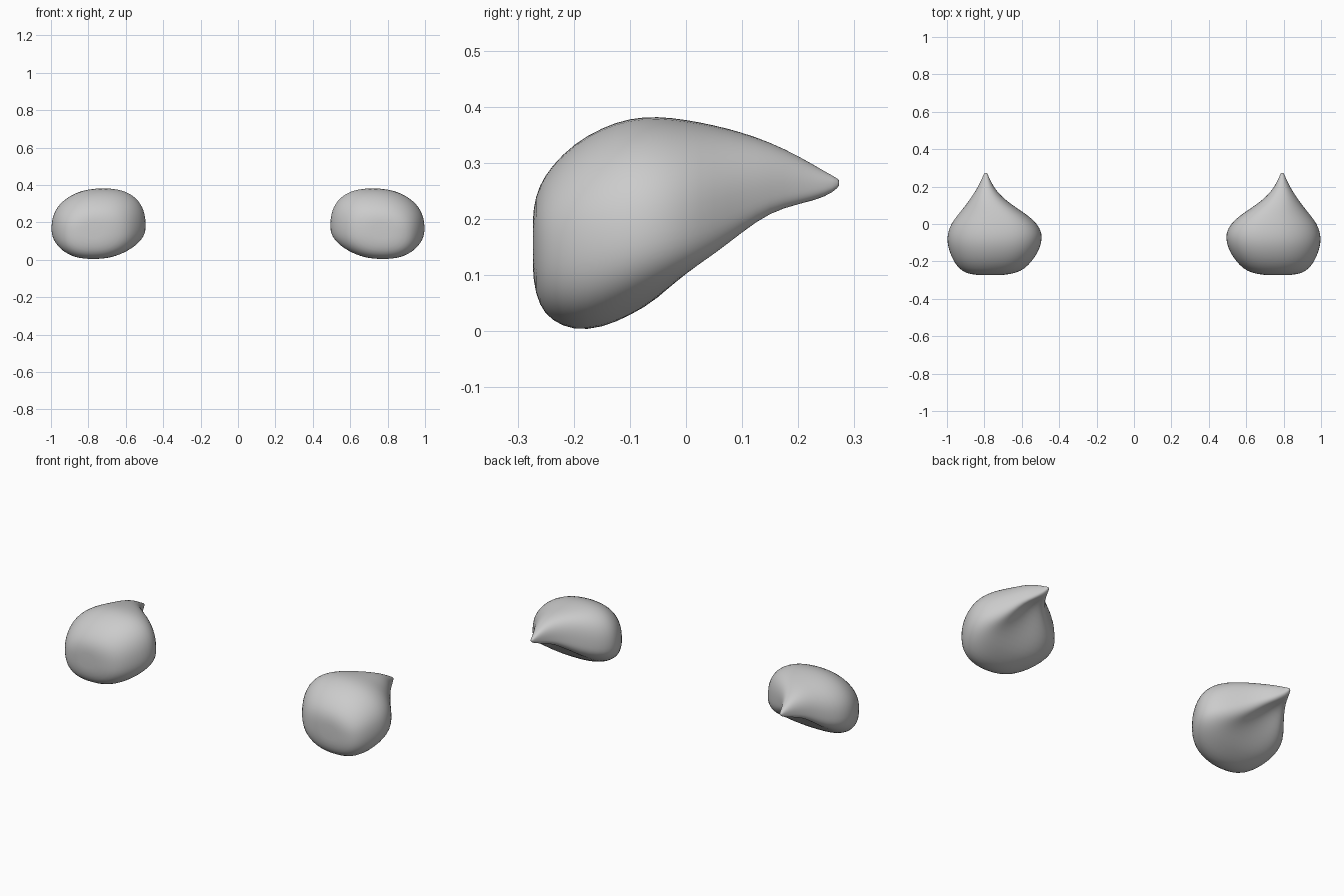
import bpy, bmesh
from math import sin, cos, pi, copysign

if "Cube" in bpy.data.objects:
    bpy.data.objects.remove(bpy.data.objects["Cube"])

# Cross-sections front to back: y, x min, x max, z bottom, z widest, z top, underside hollow
SECTIONS = [
    (-0.273, 0.69, 0.85, 0.09, 0.16, 0.22, 0),
    (-0.262, 0.63, 0.90, 0.045, 0.15, 0.26, 0),
    (-0.24, 0.585, 0.935, 0.018, 0.15, 0.295, 0),
    (-0.20, 0.545, 0.965, 0.0, 0.16, 0.335, 0),
    (-0.15, 0.512, 0.987, 0.005, 0.165, 0.364, 0),
    (-0.10, 0.493, 1.0, 0.022, 0.17, 0.381, 0.005),
    (-0.05, 0.49, 0.998, 0.042, 0.175, 0.384, 0.015),
    (0.0, 0.515, 0.98, 0.068, 0.18, 0.378, 0.04),
    (0.05, 0.57, 0.942, 0.10, 0.19, 0.368, 0.06),
    (0.10, 0.65, 0.90, 0.148, 0.215, 0.355, 0.05),
    (0.15, 0.712, 0.865, 0.195, 0.24, 0.337, 0.025),
    (0.20, 0.752, 0.833, 0.218, 0.25, 0.313, 0.008),
    (0.25, 0.776, 0.81, 0.239, 0.258, 0.283, 0),
    (0.273, 0.785, 0.80, 0.257, 0.264, 0.271, 0),
]
SIDES = 32
POWER = 2 / 2.3


def rounded(v):
    return copysign(abs(v) ** POWER, v)


def ring(bm, y, x0, x1, zb, zm, zt, hollow):
    cx, w = (x0 + x1) / 2, (x1 - x0) / 2
    verts = []
    for i in range(SIDES):
        a = 2 * pi * i / SIDES
        c, s = rounded(cos(a)), rounded(sin(a))
        # top leans inward, bottom leans outward
        x = cx + w * c - 0.1 * w * s * abs(s)
        z = zm + s * ((zt - zm) if s > 0 else (zm - zb))
        if s < 0:
            z += hollow * (1 - c * c) ** 2
        verts.append(bm.verts.new((x, y, z)))
    return verts


# Right-hand teardrop pad, lofted along y
bm = bmesh.new()
rings = [ring(bm, *sec) for sec in SECTIONS]
for a, b in zip(rings, rings[1:]):
    for i in range(SIDES):
        j = (i + 1) % SIDES
        bm.faces.new((a[i], a[j], b[j], b[i]))

# Close the blunt front and the pointed tip
for r in (rings[0], rings[-1]):
    bmesh.ops.contextual_create(bm, geom=r)
    face = next(f for f in r[0].link_faces if len(f.verts) == SIDES)
    bmesh.ops.poke(bm, faces=[face])
bmesh.ops.recalc_face_normals(bm, faces=bm.faces)

mesh = bpy.data.meshes.new("teardrop_pads")
bm.to_mesh(mesh)
bm.free()
pads = bpy.data.objects.new("teardrop_pads", mesh)
bpy.context.collection.objects.link(pads)
for p in mesh.polygons:
    p.use_smooth = True

# Smooth surface and left-hand copy
sub = pads.modifiers.new("smooth", 'SUBSURF')
sub.levels = sub.render_levels = 1
mirror = pads.modifiers.new("mirror", 'MIRROR')
mirror.use_mirror_merge = False
